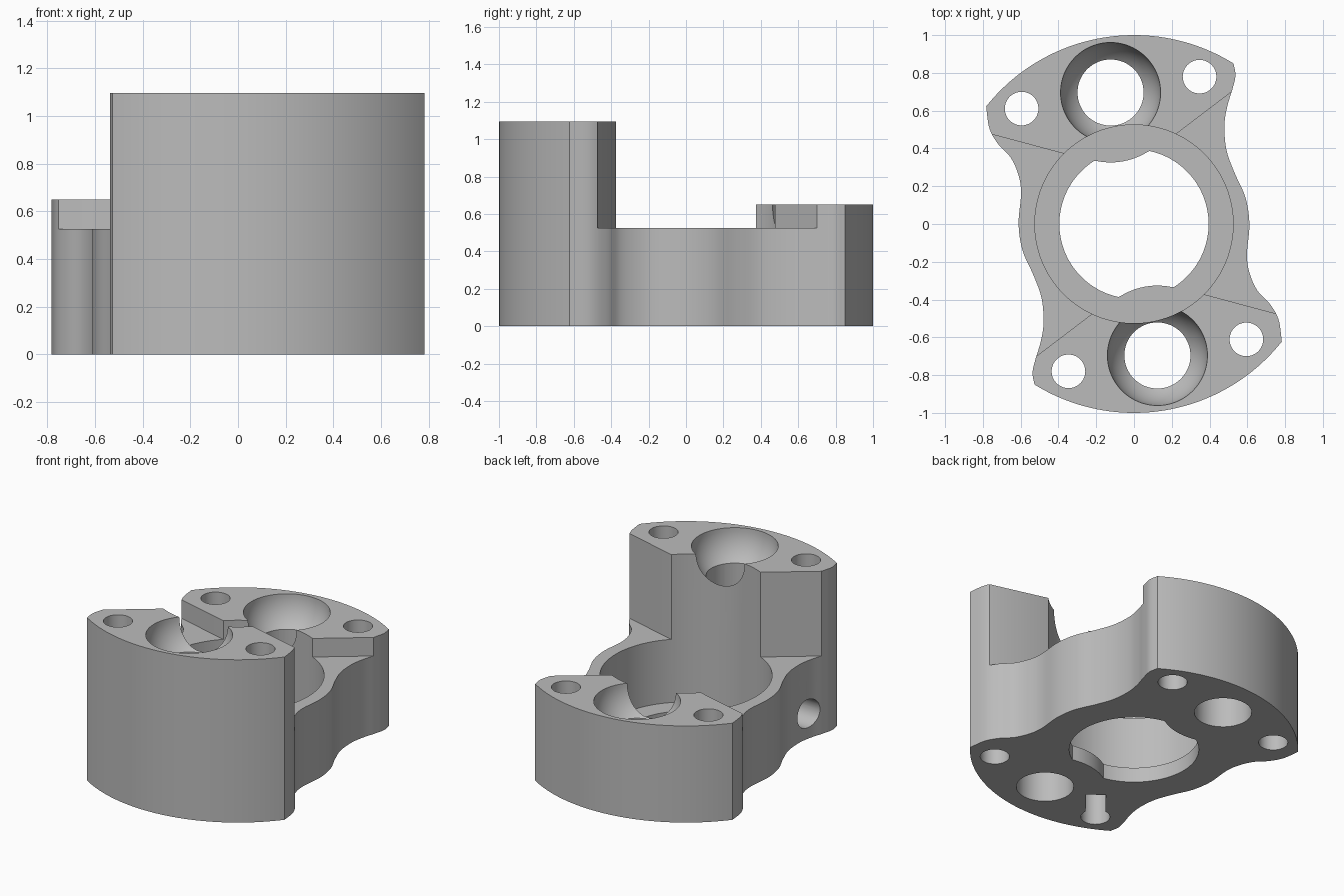
import bpy, bmesh, math
from mathutils import Vector

cube = bpy.data.objects.get("Cube")
if cube:
    bpy.data.objects.remove(cube, do_unlink=True)

BALL = Vector((-0.124, 0.696))
BOLTS = [Vector((0.347, 0.78)), Vector((-0.595, 0.611))]
TALL, SHORT, DECK, FLOOR = 1.095, 0.65, 0.525, 0.1


def make_object(name, bm):
    bmesh.ops.recalc_face_normals(bm, faces=bm.faces)
    mesh = bpy.data.meshes.new(name)
    bm.to_mesh(mesh)
    bm.free()
    obj = bpy.data.objects.new(name, mesh)
    bpy.context.collection.objects.link(obj)
    return obj


def prism(name, points, z0, z1):
    bm = bmesh.new()
    face = bm.faces.new([bm.verts.new((p[0], p[1], z0)) for p in points])
    top = bmesh.ops.extrude_face_region(bm, geom=[face])["geom"]
    verts = [v for v in top if isinstance(v, bmesh.types.BMVert)]
    bmesh.ops.translate(bm, verts=verts, vec=(0, 0, z1 - z0))
    return make_object(name, bm)


def circle(center, radius, count=64):
    steps = [2 * math.pi * i / count for i in range(count)]
    return [(center[0] + radius * math.cos(a), center[1] + radius * math.sin(a)) for a in steps]


def turned(points):
    return [(-p[0], -p[1]) for p in points]


def smooth_path(points, steps=6):
    pts = [Vector(p) for p in points]
    pts = [2 * pts[0] - pts[1]] + pts + [2 * pts[-1] - pts[-2]]
    path = []
    for a, b, c, d in zip(pts, pts[1:], pts[2:], pts[3:]):
        for i in range(steps):
            t = i / steps
            path.append(0.5 * (2 * b + (c - a) * t + (2 * a - 5 * b + 4 * c - d) * t * t
                               + (3 * b - a - 3 * c + d) * t ** 3))
    return path


def carve(target, cutter):
    mod = target.modifiers.new("cut", "BOOLEAN")
    mod.operation = "DIFFERENCE"
    mod.solver = "EXACT"
    mod.object = cutter
    bpy.context.view_layer.update()
    graph = bpy.context.evaluated_depsgraph_get()
    mesh = bpy.data.meshes.new_from_object(target.evaluated_get(graph))
    target.modifiers.clear()
    target.data = mesh
    bpy.data.objects.remove(cutter, do_unlink=True)


# Body outline: wavy flank and round end, repeated by a half turn
flank = smooth_path([(0.527, 0.85), (0.537, 0.785), (0.52, 0.71), (0.495, 0.627),
                     (0.479, 0.526), (0.489, 0.394), (0.532, 0.272), (0.59, 0.14),
                     (0.611, 0), (0.598, -0.16), (0.611, -0.257), (0.653, -0.352),
                     (0.717, -0.42), (0.765, -0.505), (0.783, -0.622)])
start, end = math.radians(-38.5), math.radians(-121.8)
arc = [start + (end - start) * i / 48 for i in range(49)]
half = flank + [(math.cos(a), math.sin(a)) for a in arc[:-1]]
body = prism("housing_body", half + turned(half), 0, TALL)

# Steps: low deck between the lobes, shorter rear lobe
step = [(-1.2, 0.594), (-0.373, 0.373), (0.22, 0.474), (1.2, 1.22)]
carve(body, prism("deck_cutter", step + turned(step), DECK, 2))
carve(body, prism("rear_cutter", [(-2, 0), (2, 0), (2, 2), (-2, 2)], SHORT, 2))

# Main bore with a thin floor
carve(body, prism("bore_cutter", circle((0, 0), 0.525, 128), FLOOR, 2))


# Floor opening, with a curved tab on each lobe side
def opening_radius(angle):
    ray = Vector((math.cos(angle), math.sin(angle)))
    radius = 0.395
    for center in (BALL, -BALL):
        along = center.dot(ray)
        gap = 0.37 ** 2 - (center.length_squared - along ** 2)
        if along > 0 and gap > 0:
            radius = min(radius, along - math.sqrt(gap))
    return radius


angles = [2 * math.pi * i / 180 for i in range(180)]
opening = [(opening_radius(a) * math.cos(a), opening_radius(a) * math.sin(a)) for a in angles]
carve(body, prism("opening_cutter", opening, -1, FLOOR + 0.1))

# Ball seats and bolt holes in both lobes
for sign, height in ((1, SHORT), (-1, TALL)):
    center = BALL * sign
    bm = bmesh.new()
    bmesh.ops.create_uvsphere(bm, u_segments=64, v_segments=32, radius=0.265)
    bmesh.ops.translate(bm, verts=bm.verts, vec=(center.x, center.y, height + 0.002))
    carve(body, make_object("seat_cutter", bm))
    carve(body, prism("seat_hole_cutter", circle(center, 0.175), -1, height - 0.15))
    for bolt in BOLTS:
        carve(body, prism("bolt_cutter", circle(bolt * sign, 0.089, 48), -1, 2))

# Underside slot leading from one front bolt hole
near = -BOLTS[0]
far = Vector((-0.176, -0.57))
side = (far - near).normalized().orthogonal() * 0.06
carve(body, prism("slot_cutter", [near + side, near - side, far - side, far + side], -1, 0.17))

# Side port meeting the slot
bm = bmesh.new()
bmesh.ops.create_cone(bm, cap_ends=True, segments=48, radius1=0.095, radius2=0.095, depth=0.6)
for v in bm.verts:
    v.co = Vector((v.co.z - 0.46, v.co.x - 0.595, v.co.y + 0.17))
carve(body, make_object("port_cutter", bm))

# Single grey finish
grey = bpy.data.materials.new("plain_grey")
grey.use_nodes = True
color = (0.5, 0.5, 0.5, 1)
grey.diffuse_color = color
grey.node_tree.nodes["Principled BSDF"].inputs["Base Color"].default_value = color
body.data.materials.clear()
body.data.materials.append(grey)
for poly in body.data.polygons:
    poly.material_index = 0

bpy.ops.object.select_all(action="DESELECT")
body.select_set(True)
bpy.context.view_layer.objects.active = body
bpy.ops.object.shade_smooth_by_angle(angle=math.radians(30))
